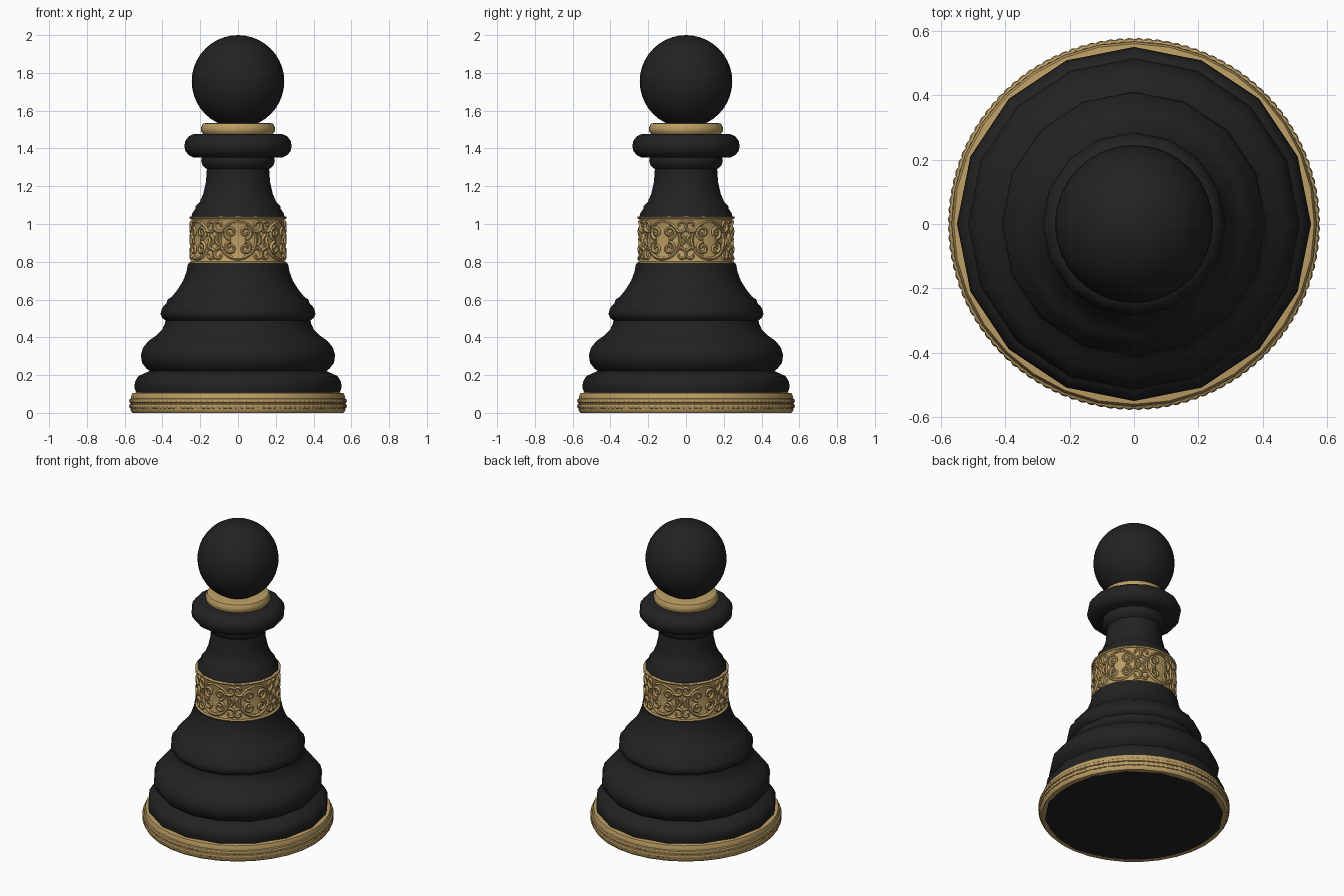
import bpy, bmesh
from math import sin, cos, pi, radians, tau

if "Cube" in bpy.data.objects:
    bpy.data.objects.remove(bpy.data.objects["Cube"])


def material(name, rgb):
    m = bpy.data.materials.new(name)
    m.diffuse_color = (*rgb, 1)
    m.use_nodes = True
    m.node_tree.nodes["Principled BSDF"].inputs["Base Color"].default_value = m.diffuse_color
    return m


BLACK = material("matte black", (0.016, 0.016, 0.016))
GOLD = material("antique gold", (0.50, 0.34, 0.125))


def smooth(ob, angle=40):
    bpy.ops.object.select_all(action='DESELECT')
    ob.select_set(True)
    bpy.context.view_layer.objects.active = ob
    bpy.ops.object.shade_smooth_by_angle(angle=radians(angle))


def lathe(name, pts, sides, mat, ripple=None, closed=False):
    """Spin an (r, z) profile round z; ripple(angle, i) adds to the radius."""
    bm = bmesh.new()
    cols = []
    for s in range(sides):
        a = tau * s / sides
        col = []
        for i, (r, z) in enumerate(pts):
            rr = r + (ripple(a, i) if ripple else 0)
            col.append(bm.verts.new((rr * cos(a), rr * sin(a), z)))
        cols.append(col)
    n = len(pts)
    for s in range(sides):
        p, q = cols[s], cols[(s + 1) % sides]
        for i in range(n if closed else n - 1):
            j = (i + 1) % n
            bm.faces.new((p[i], q[i], q[j], p[j]))
    bmesh.ops.remove_doubles(bm, verts=bm.verts, dist=1e-5)
    bmesh.ops.recalc_face_normals(bm, faces=bm.faces)
    me = bpy.data.meshes.new(name)
    bm.to_mesh(me)
    bm.free()
    me.materials.append(mat)
    ob = bpy.data.objects.new(name, me)
    bpy.context.collection.objects.link(ob)
    smooth(ob)
    return ob


def ring_profile(R, z, rr, rz, n=10):
    return [(R + rr * cos(tau * k / n), z + rz * sin(tau * k / n)) for k in range(n)]


# Stepped 16-sided lower body
lathe("lower_body", [
    (0, 0), (0.54, 0), (0.54, 0.11), (0.549, 0.135), (0.545, 0.165),
    (0.527, 0.195), (0.49, 0.212), (0.468, 0.222), (0.485, 0.235),
    (0.508, 0.265), (0.514, 0.305), (0.503, 0.345), (0.475, 0.38),
    (0.433, 0.41), (0.402, 0.44), (0.388, 0.47), (0.384, 0.49),
    (0.402, 0.503), (0.41, 0.525), (0.402, 0.555), (0.378, 0.582),
    (0.372, 0.60), (0.348, 0.617), (0.318, 0.655), (0.29, 0.70),
    (0.272, 0.75), (0.265, 0.79), (0, 0.79)], 16, BLACK)

# Neck with small lips
lathe("neck", [
    (0, 1.03), (0.247, 1.035), (0.243, 1.055), (0.226, 1.08), (0.224, 1.095),
    (0.203, 1.115), (0.184, 1.16), (0.17, 1.22), (0.165, 1.29),
    (0.188, 1.31), (0.195, 1.335), (0.19, 1.36), (0, 1.36)], 16, BLACK)

# Rounded collar
lathe("collar", [
    (0, 1.35), (0.235, 1.352), (0.262, 1.365), (0.279, 1.388), (0.284, 1.413),
    (0.279, 1.44), (0.262, 1.463), (0.235, 1.476), (0, 1.478)], 16, BLACK)

# Gold ring below the head
lathe("collar_ring", [
    (0, 1.475), (0.184, 1.477), (0.195, 1.49), (0.196, 1.512),
    (0.185, 1.531), (0.165, 1.536), (0, 1.536)], 32, GOLD)

# Ball head
lathe("head", [(0.245 * sin(pi * k / 20), 1.755 - 0.245 * cos(pi * k / 20))
               for k in range(21)], 32, BLACK)

# Gold foot moulding with two beaded cords
lathe("foot_moulding", [
    (0.53, -0.0), (0.558, 0.0), (0.568, 0.012), (0.57, 0.03), (0.566, 0.07),
    (0.566, 0.088), (0.559, 0.105), (0.53, 0.108)], 32, GOLD)
for k, z in enumerate((0.036, 0.064)):
    lathe("foot_cord_%d" % (k + 1), ring_profile(0.563, z, 0.011, 0.013, 8), 480, GOLD,
          lambda a, i: 0.005 * abs(sin(60 * a + 0.4 * i)) - 0.002, True)

# Gold band and its thin rims
lathe("band", [(0, 0.785), (0.254, 0.787), (0.247, 0.80), (0.247, 1.028),
               (0.254, 1.04), (0, 1.042)], 48, GOLD)
for name, z in (("band_lower_rim", 0.794), ("band_upper_rim", 1.034)):
    lathe(name, ring_profile(0.25, z, 0.008, 0.007), 48, GOLD, None, True)


# Scrollwork: strokes drawn flat, mirrored, wrapped round the band
def spiral(cx, cy, r0, r1, a0, turn, n=18):
    return [(cx + (r0 + (r1 - r0) * t / n) * cos(a0 + turn * t / n),
             cy + (r0 + (r1 - r0) * t / n) * sin(a0 + turn * t / n))
            for t in range(n + 1)]


strokes = [
    spiral(0, 0, 0.098, 0.098, -pi / 2, pi, 20),           # medallion rim
    spiral(0.04, 0.04, 0.036, 0.007, -pi / 2, 1.7 * tau * 0.75),  # upper curl
    spiral(0.038, -0.042, 0.034, 0.007, pi / 2, -1.7 * tau * 0.75),  # lower curl
    spiral(0.104, 0.078, 0.038, 0.009, -pi * 0.75, pi * 1.9),   # corner scrolls
    spiral(0.104, -0.078, 0.038, 0.009, pi * 0.75, -pi * 1.9),
    [(0.104, 0.03), (0.118, 0.016), (0.124, 0.0), (0.118, -0.016), (0.104, -0.03)],
]
R = 0.248
cu = bpy.data.curves.new("band_scrollwork", 'CURVE')
cu.dimensions = '3D'
cu.bevel_depth = 0.0105
cu.bevel_resolution = 1
cu.use_fill_caps = True
for m in range(6):
    base = -pi / 2 + m * tau / 6
    for side in (1, -1):
        for st in strokes:
            sp = cu.splines.new('POLY')
            sp.points.add(len(st) - 1)
            for i, (p, (u, v)) in enumerate(zip(sp.points, st)):
                a = base + side * u / R
                p.co = (R * cos(a), R * sin(a), 0.914 + v, 1)
                p.radius = 1 - 0.35 * i / len(st)
cu.materials.append(GOLD)
scroll = bpy.data.objects.new("band_scrollwork", cu)
bpy.context.collection.objects.link(scroll)
bpy.ops.object.select_all(action='DESELECT')
scroll.select_set(True)
bpy.context.view_layer.objects.active = scroll
bpy.ops.object.convert(target='MESH')
smooth(bpy.context.view_layer.objects.active, 60)
